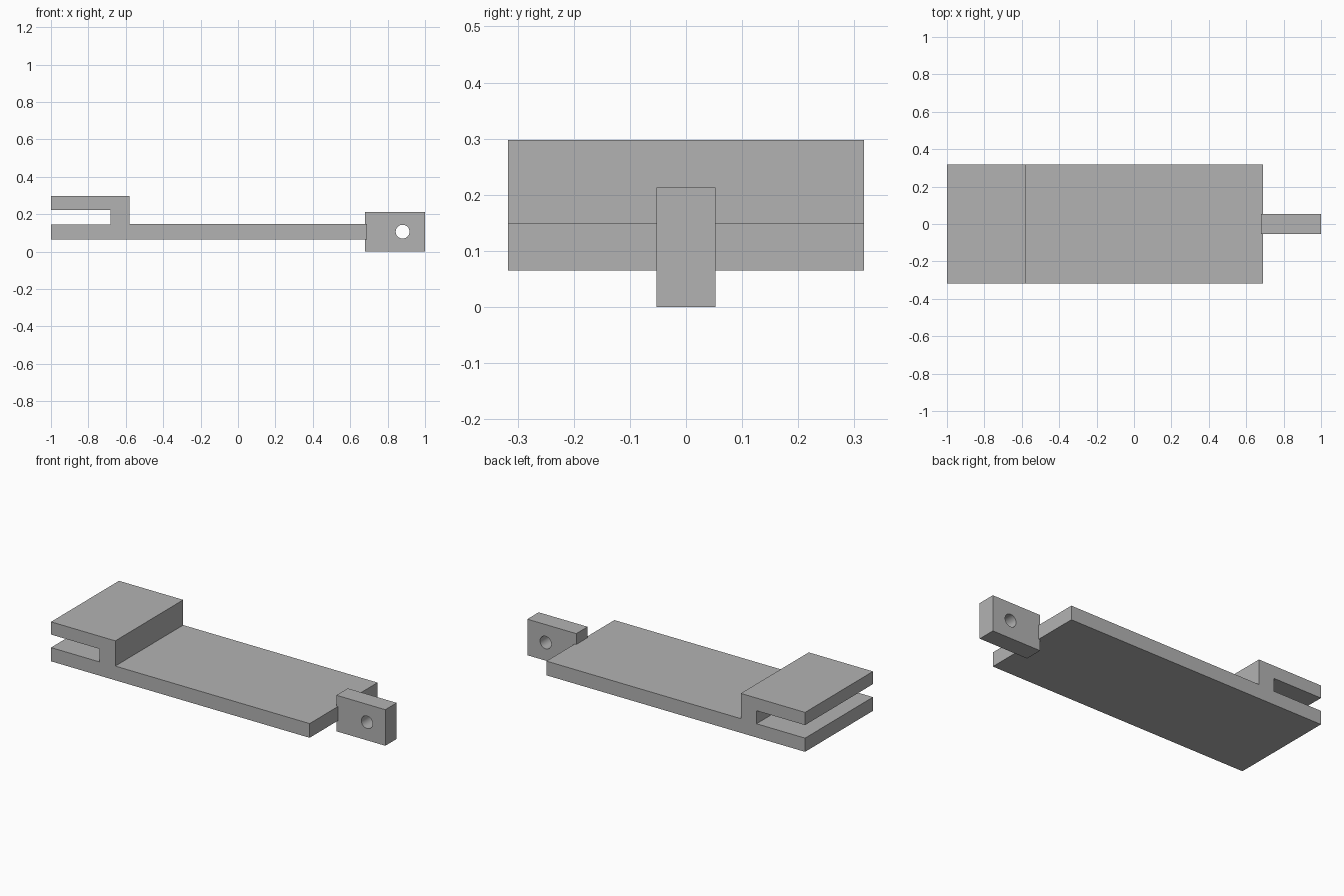
import bpy
import bmesh
from math import pi

cube = bpy.data.objects.get("Cube")
if cube:
    bpy.data.objects.remove(cube, do_unlink=True)

grey = bpy.data.materials.new("plain_grey")
grey.use_nodes = True
colour = (0.45, 0.45, 0.45, 1)
grey.diffuse_color = colour
grey.node_tree.nodes["Principled BSDF"].inputs["Base Color"].default_value = colour


def extrude_profile(name, points, half_depth):
    """Solid made from an (x, z) outline, extruded evenly along y."""
    bm = bmesh.new()
    face = bm.faces.new([bm.verts.new((x, -half_depth, z)) for x, z in points])
    extruded = bmesh.ops.extrude_face_region(bm, geom=[face])["geom"]
    moved = [v for v in extruded if isinstance(v, bmesh.types.BMVert)]
    bmesh.ops.translate(bm, verts=moved, vec=(0, 2 * half_depth, 0))
    bmesh.ops.recalc_face_normals(bm, faces=bm.faces)
    mesh = bpy.data.meshes.new(name)
    bm.to_mesh(mesh)
    bm.free()
    mesh.materials.append(grey)
    obj = bpy.data.objects.new(name, mesh)
    bpy.context.collection.objects.link(obj)
    return obj


# Base plate with the folded-over slotted clip at its left end
bottom, deck, slot_top, clip_top = 0.065, 0.149, 0.223, 0.298
extrude_profile("clip_plate", [
    (-1, bottom), (0.69, bottom), (0.69, deck), (-0.58, deck),
    (-0.58, clip_top), (-1, clip_top), (-1, slot_top),
    (-0.683, slot_top), (-0.683, deck - 0.003), (-1, deck - 0.003),
], 0.317)

# Upright lug at the other end
lug = extrude_profile("pivot_lug", [(0.68, 0), (1, 0), (1, 0.213), (0.68, 0.213)], 0.053)

# Round pin hole through the lug
bpy.ops.mesh.primitive_cylinder_add(vertices=32, radius=0.037, depth=0.3,
                                    location=(0.88, 0, 0.107), rotation=(pi / 2, 0, 0))
cutter = bpy.context.object
cutter.name = "pin_hole_cutter"
cutter.hide_render = True
cutter.data.materials.append(grey)
hole = lug.modifiers.new("pin_hole", "BOOLEAN")
hole.operation = "DIFFERENCE"
hole.solver = "EXACT"
hole.object = cutter

bpy.ops.object.select_all(action="DESELECT")
lug.select_set(True)
bpy.context.view_layer.objects.active = lug
bpy.ops.object.modifier_apply(modifier=hole.name)
bpy.data.objects.remove(cutter, do_unlink=True)
bpy.ops.object.shade_smooth_by_angle()
